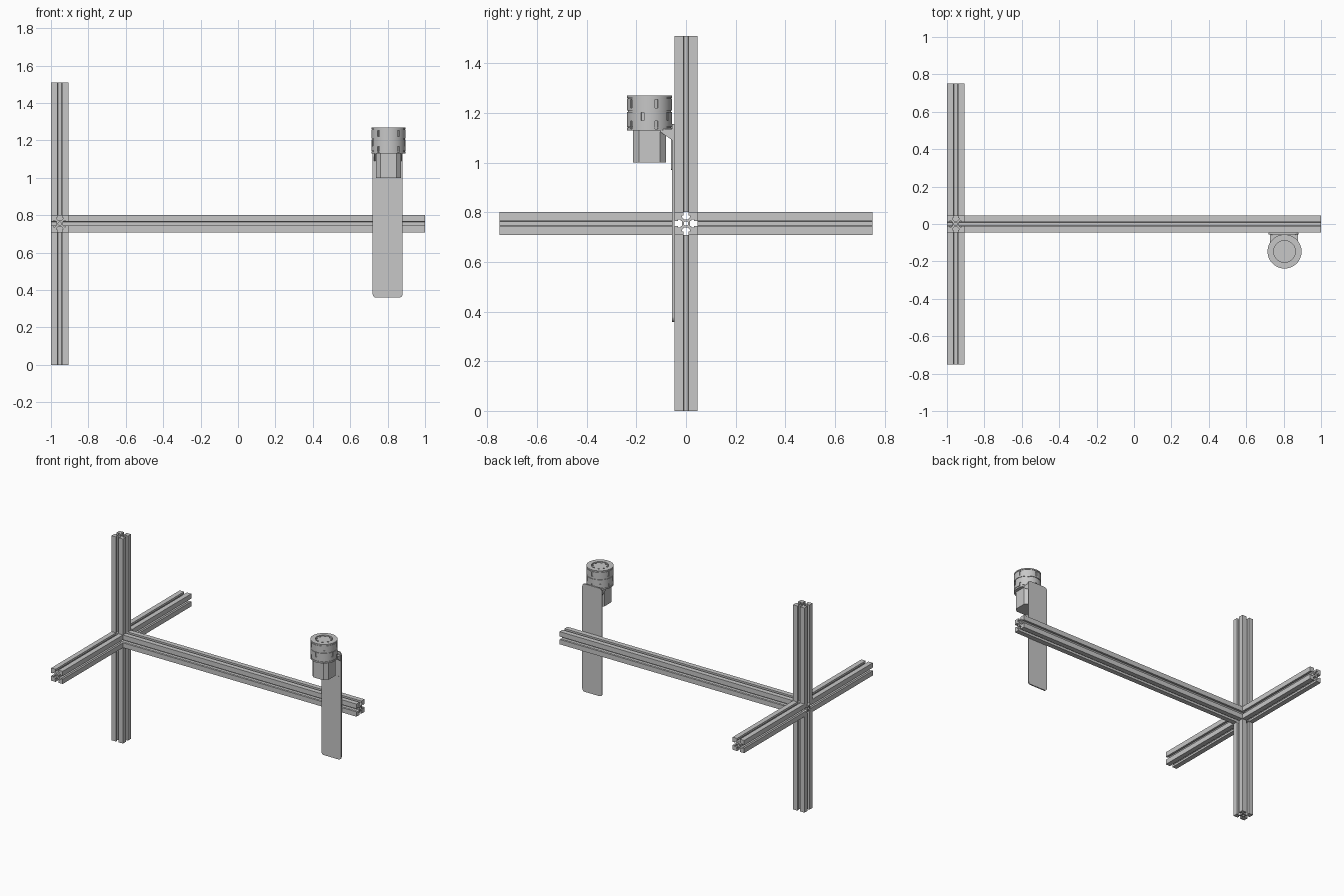
import bpy, bmesh
from math import pi, cos, sin, radians
from mathutils import Matrix, Vector

cube = bpy.data.objects.get("Cube")
if cube:
    bpy.data.objects.remove(cube, do_unlink=True)

grey = bpy.data.materials.new("aluminium grey")
grey.use_nodes = True
colour = (0.57, 0.57, 0.57, 1)
grey.diffuse_color = colour
grey.node_tree.nodes["Principled BSDF"].inputs["Base Color"].default_value = colour

HALF = 0.0467               # half width of a rail
JOINT = Vector((-1 + HALF, 0, 0.755))
HEAD = Vector((0.805, -0.147, 0))


def add_mesh(name, bm):
    bmesh.ops.recalc_face_normals(bm, faces=bm.faces)
    mesh = bpy.data.meshes.new(name)
    bm.to_mesh(mesh)
    bm.free()
    ob = bpy.data.objects.new(name, mesh)
    bpy.context.collection.objects.link(ob)
    mesh.materials.append(grey)
    return ob


def activate(ob):
    bpy.ops.object.select_all(action='DESELECT')
    ob.select_set(True)
    bpy.context.view_layer.objects.active = ob


def prism(name, outline, vec):
    """Extrude a closed 3D outline along a vector."""
    bm = bmesh.new()
    face = bm.faces.new([bm.verts.new(p) for p in outline])
    ext = bmesh.ops.extrude_face_region(bm, geom=[face])
    moved = [g for g in ext["geom"] if isinstance(g, bmesh.types.BMVert)]
    bmesh.ops.translate(bm, verts=moved, vec=vec)
    # the starting face is left in place, so the prism is closed
    return add_mesh(name, bm)


def lathe(name, profile, steps=64):
    """Revolve a (radius, z) profile around the head axis."""
    bm = bmesh.new()
    verts = [bm.verts.new((r, 0, z)) for r, z in profile]
    edges = [bm.edges.new((a, b)) for a, b in zip(verts, verts[1:])]
    bmesh.ops.spin(bm, geom=verts + edges, cent=(0, 0, 0), axis=(0, 0, 1),
                   angle=2 * pi, steps=steps)
    bmesh.ops.remove_doubles(bm, verts=bm.verts, dist=1e-5)
    bmesh.ops.translate(bm, verts=bm.verts, vec=HEAD)
    return add_mesh(name, bm)


def rounded(width, height, r, n=6):
    """Outline of a rounded rectangle about the origin."""
    pts = []
    for k, (sx, sy) in enumerate([(1, 1), (-1, 1), (-1, -1), (1, -1)]):
        for i in range(n + 1):
            a = pi / 2 * (k + i / n)
            pts.append((sx * (width / 2 - r) + r * cos(a),
                        sy * (height / 2 - r) + r * sin(a)))
    return pts


# Slotted rail: one side of the section, repeated four times, with a bored core
side = [(HALF, -HALF), (HALF, -0.011), (0.032, -0.011), (0.032, -0.017),
        (0.026, -0.017), (0.017, -0.009), (0.017, 0.009), (0.026, 0.017),
        (0.032, 0.017), (0.032, 0.011), (HALF, 0.011)]
section = []
for k in range(4):
    turn = Matrix.Rotation(k * pi / 2, 2)
    section += [turn @ Vector(p) for p in side]
bore = [(0.009 * cos(i * pi / 8), 0.009 * sin(i * pi / 8)) for i in range(16)]


def rail(name, start, end):
    curve = bpy.data.curves.new(name, 'CURVE')
    curve.dimensions = '2D'
    curve.fill_mode = 'BOTH'
    curve.extrude = (end - start).length / 2
    for loop in (section, bore):
        spline = curve.splines.new('POLY')
        spline.points.add(len(loop) - 1)
        for point, p in zip(spline.points, loop):
            point.co = (p[0], p[1], 0, 1)
        spline.use_cyclic_u = True
    ob = bpy.data.objects.new(name, curve)
    bpy.context.collection.objects.link(ob)
    curve.materials.append(grey)
    ob.location = (start + end) / 2
    d = end - start
    if abs(d.x) > 0.1:
        ob.rotation_euler.y = pi / 2
    elif abs(d.y) > 0.1:
        ob.rotation_euler.x = pi / 2
    activate(ob)
    bpy.ops.object.convert(target='MESH')
    bpy.ops.object.shade_flat()


rail("long_rail", Vector((-1, 0, JOINT.z)), Vector((1, 0, JOINT.z)))
for name, axis, reach in [("upper_post", Vector((0, 0, 1)), 0.755),
                          ("lower_post", Vector((0, 0, -1)), 0.755),
                          ("front_arm", Vector((0, -1, 0)), 0.75),
                          ("back_arm", Vector((0, 1, 0)), 0.75)]:
    rail(name, JOINT + axis * HALF, JOINT + axis * reach)

# Flat mounting plate on the front of the long rail
prism("mounting_plate", [(0.8 + x, -HALF, 0.757 + z)
                         for x, z in rounded(0.16, 0.796, 0.02)], (0, -0.009, 0))

# Bracket pad, gussets and shelf joining the head to the plate
prism("bracket_pad", [(0.8 + x, -0.055, 1.055 + z)
                      for x, z in rounded(0.13, 0.17, 0.01)], (0, -0.005, 0))
for name, x in [("right_gusset", 0.728), ("left_gusset", 0.868)]:
    prism(name, [(x, -0.055, 1.135), (x, -0.105, 1.135), (x, -0.105, 1.125),
                 (x, -0.055, 1.09)], (0.01, 0, 0))
prism("bracket_shelf", [(0.73, -0.055, 1.125), (0.876, -0.055, 1.125),
                        (0.876, -0.105, 1.125), (0.73, -0.105, 1.125)], (0, 0, 0.01))

# Chamfered square motor body
c, w = 0.042, 0.066
octagon = [(w, -c), (w, c), (c, w), (-c, w), (-w, c), (-w, -c), (-c, -w), (c, -w)]
prism("motor_body", [HEAD + Vector((x, y, 1.0)) for x, y in octagon], (0, 0, 0.135))

# Round head: stacked bands with fine grooves and a shallow recessed top
R, G = 0.091, 0.087
head = lathe("round_head", [
    (0, 1.13), (R, 1.13), (R, 1.141), (G, 1.141), (G, 1.144), (R, 1.144),
    (R, 1.204), (G, 1.204), (G, 1.209), (R, 1.209), (R, 1.258), (G, 1.258),
    (G, 1.261), (R, 1.261), (R, 1.27), (0.058, 1.27), (0.058, 1.26), (0, 1.26)])

# Notches cut around the bands
bm = bmesh.new()
for z, offset in [(1.237, 18), (1.186, 54), (1.151, 18)]:
    for i in range(5):
        spin = Matrix.Rotation(radians(72 * i + offset), 4, 'Z')
        place = (Matrix.Translation(HEAD + Vector((0, 0, z))) @ spin
                 @ Matrix.Translation((R, 0, 0)) @ Matrix.Diagonal((0.014, 0.013, 0.033, 1)))
        bmesh.ops.create_cube(bm, size=1, matrix=place)
cutter = add_mesh("notch_cutter", bm)
cutter.hide_render = True
activate(head)
cut = head.modifiers.new("notches", 'BOOLEAN')
cut.operation, cut.solver, cut.object = 'DIFFERENCE', 'EXACT', cutter
bpy.ops.object.modifier_apply(modifier=cut.name)
bpy.data.objects.remove(cutter, do_unlink=True)
bpy.ops.object.shade_smooth_by_angle(angle=radians(20))

# Toothed insert inside the recessed top
teeth = []
for i in range(8):
    for da, r in [(-14, 0.054), (0, 0.054), (14, 0.054), (15, 0.045), (30, 0.045)]:
        a = radians(45 * i + da)
        teeth.append(HEAD + Vector((r * cos(a), r * sin(a), 1.255)))
prism("toothed_insert", teeth, (0, 0, 0.011))
